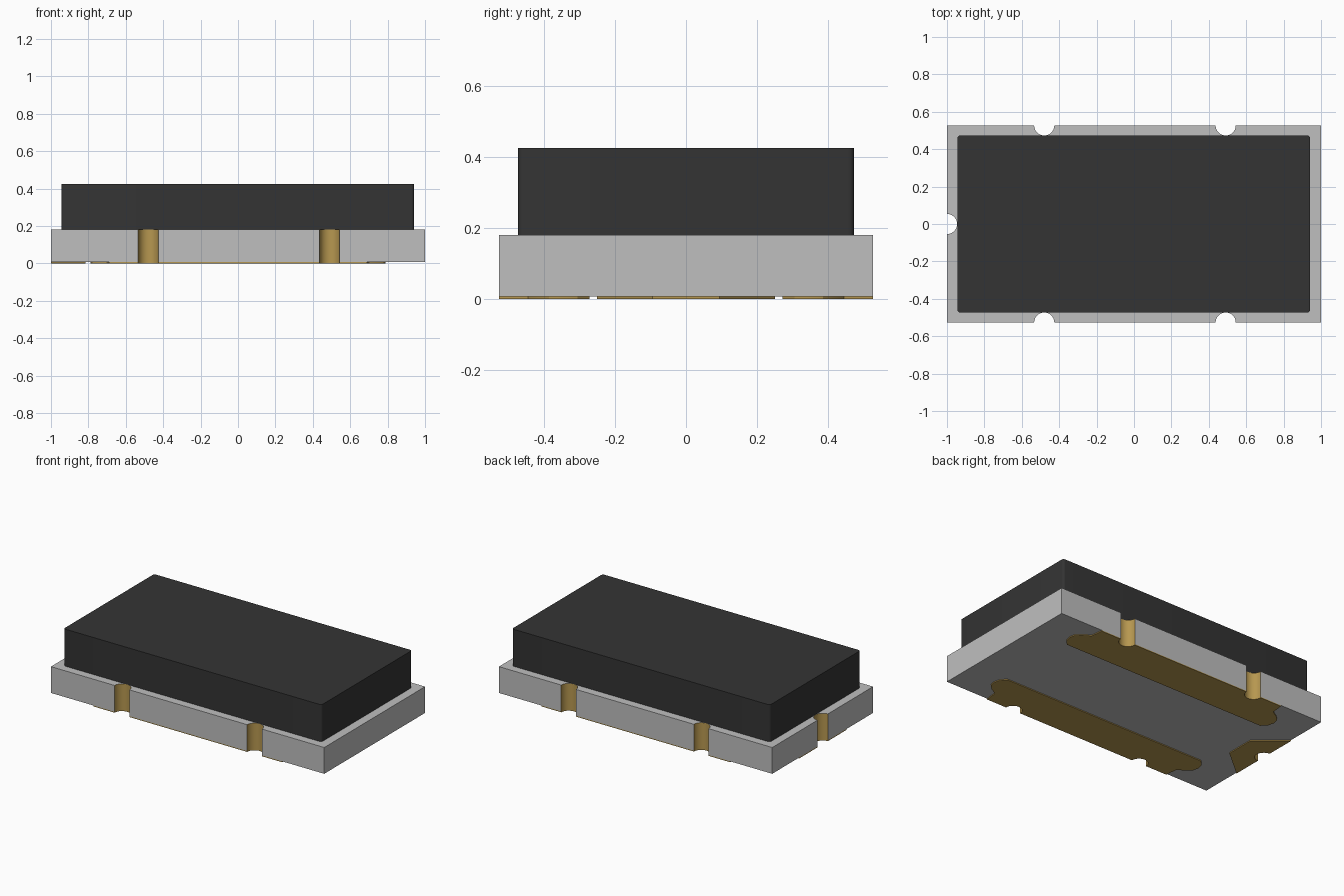
import bpy, bmesh, math

if "Cube" in bpy.data.objects:
    bpy.data.objects.remove(bpy.data.objects["Cube"], do_unlink=True)


def make_material(name, rgb):
    m = bpy.data.materials.new(name)
    m.use_nodes = True
    m.diffuse_color = (*rgb, 1)
    m.node_tree.nodes["Principled BSDF"].inputs["Base Color"].default_value = (*rgb, 1)
    return m


GREY = make_material("ceramic grey", (0.52, 0.52, 0.52))
BLACK = make_material("cover black", (0.034, 0.034, 0.034))
GOLD = make_material("gold plating", (0.47, 0.31, 0.08))

HX, HY = 1.0, 0.527          # half size of the base
PAD_Z, BASE_Z, TOP_Z = 0.006, 0.18, 0.425
R = 0.054                    # notch radius
NOTCH_X = (-0.48, 0.49)      # notches on the long sides
CENTRES = [(x, s * HY) for x in NOTCH_X for s in (-1, 1)] + [(-HX, 0)]


def arc(cx, cy, r, start, sweep, steps):
    return [(cx + r * math.cos(start + sweep * i / steps),
             cy + r * math.sin(start + sweep * i / steps)) for i in range(steps + 1)]


def notch(cx, cy, start):
    return arc(cx, cy, R, start, -math.pi, 14)


def in_notch(p):
    return any(math.hypot(p.x - cx, p.y - cy) < R * 1.02 for cx, cy in CENTRES)


def prism(name, outline, z0, z1, mats, plated=False):
    """Extrude a counter-clockwise outline; plated puts material 1 on notch walls."""
    bm = bmesh.new()
    face = bm.faces.new([bm.verts.new((x, y, z0)) for x, y in outline])
    top = bmesh.ops.extrude_face_region(bm, geom=[face], use_keep_orig=True)["geom"]
    for v in top:
        if isinstance(v, bmesh.types.BMVert):
            v.co.z = z1
    bmesh.ops.recalc_face_normals(bm, faces=bm.faces)
    if plated:
        for f in bm.faces:
            if abs(f.normal.z) < 0.5 and in_notch(f.calc_center_median()):
                f.material_index = 1
    me = bpy.data.meshes.new(name)
    bm.to_mesh(me)
    bm.free()
    for m in mats:
        me.materials.append(m)
    ob = bpy.data.objects.new(name, me)
    bpy.context.collection.objects.link(ob)
    bpy.ops.object.select_all(action='DESELECT')
    ob.select_set(True)
    bpy.context.view_layer.objects.active = ob
    bpy.ops.object.shade_smooth_by_angle(angle=math.radians(30))
    return ob


# Notched edge paths shared by the base and the pads
front_edge = [p for x in NOTCH_X for p in notch(x, -HY, math.pi)]
back_edge = [p for x in reversed(NOTCH_X) for p in notch(x, HY, 0)]
left_edge = notch(-HX, 0, math.pi / 2)

# Ceramic base with plated half-round notches
prism("base", [(-HX, -HY)] + front_edge + [(HX, -HY), (HX, HY)] + back_edge
      + [(-HX, HY)] + left_edge, PAD_Z, BASE_Z, [GREY, GOLD], plated=True)

# Cover with slightly rounded vertical corners
cx0, cx1, cy, cr = -0.945, 0.942, 0.473, 0.016
cover = []
for x, y, a in ((cx1 - cr, cy - cr, 0), (cx0 + cr, cy - cr, 0.5),
                (cx0 + cr, cr - cy, 1), (cx1 - cr, cr - cy, 1.5)):
    cover += arc(x, y, cr, a * math.pi, math.pi / 2, 5)
prism("cover", cover, BASE_Z, TOP_Z, [BLACK])

# Long contact pads under the front and back edges
pad_end = [(0.69, -HY), (0.70, -0.445), (0.75, -0.415), (0.78, -0.385),
           (0.788, -0.35), (0.778, -0.305), (0.745, -0.272)]
front_pad = front_edge + pad_end + [(-x, y) for x, y in reversed(pad_end)]
prism("front_pad", front_pad, 0, PAD_Z, [GOLD])
prism("back_pad", [(x, -y) for x, y in reversed(front_pad)], 0, PAD_Z, [GOLD])

# Tapered contact pad under the left-hand end
prism("end_pad", [(-HX, 0.25)] + left_edge
      + [(-HX, -0.25), (-0.815, -0.095), (-0.815, 0.095)], 0, PAD_Z, [GOLD])
